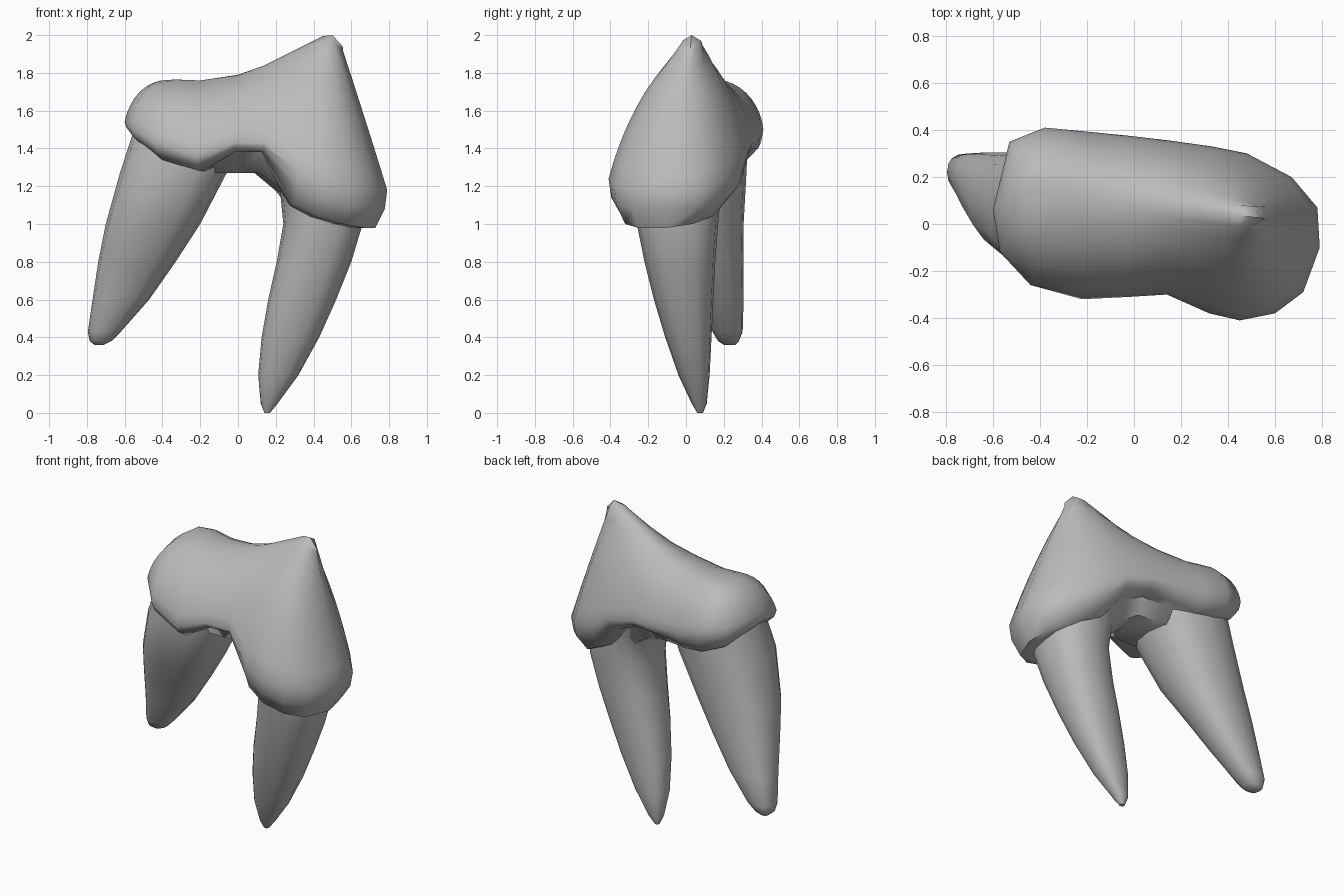
import bpy, bmesh, math
from mathutils import Vector

if "Cube" in bpy.data.objects:
    bpy.data.objects.remove(bpy.data.objects["Cube"], do_unlink=True)

grey = bpy.data.materials.new("enamel grey")
grey.use_nodes = True
tone = (0.5, 0.5, 0.5, 1)
grey.diffuse_color = tone
grey.node_tree.nodes["Principled BSDF"].inputs["Base Color"].default_value = tone


def loft(name, rings, cap_ends, sharp_angle):
    """Skin a stack of equal rings, weld collapsed points, shade smooth."""
    bm = bmesh.new()
    loops = [[bm.verts.new(point) for point in ring] for ring in rings]
    count = len(loops[0])
    for lower, upper in zip(loops, loops[1:]):
        for i in range(count):
            k = (i + 1) % count
            bm.faces.new((lower[i], lower[k], upper[k], upper[i]))
    if cap_ends:
        bm.faces.new(loops[0])
        bm.faces.new(loops[-1])
    bmesh.ops.remove_doubles(bm, verts=bm.verts, dist=0.001)
    bmesh.ops.recalc_face_normals(bm, faces=bm.faces)
    mesh = bpy.data.meshes.new(name)
    bm.to_mesh(mesh)
    bm.free()
    mesh.materials.append(grey)
    obj = bpy.data.objects.new(name, mesh)
    bpy.context.collection.objects.link(obj)
    bpy.ops.object.select_all(action="DESELECT")
    obj.select_set(True)
    bpy.context.view_layer.objects.active = obj
    bpy.ops.object.shade_smooth_by_angle(angle=math.radians(sharp_angle))
    return obj


# Crown outline, counter-clockwise from the left end: x, y, widest height, lower edge height
outline = [
    (-.6, .06, 1.54, 1.48), (-.57, -.12, 1.51, 1.43), (-.44, -.26, 1.43, 1.34),
    (-.22, -.32, 1.36, 1.28), (-.02, -.31, 1.43, 1.38), (.14, -.3, 1.43, 1.38),
    (.32, -.38, 1.28, 1.1), (.45, -.41, 1.24, 1.04), (.6, -.38, 1.2, 1.0),
    (.72, -.29, 1.18, .98), (.79, -.1, 1.18, .98), (.78, .07, 1.18, 1.0),
    (.67, .2, 1.22, 1.04), (.48, .3, 1.29, 1.14), (.33, .33, 1.38, 1.3),
    (.15, .355, 1.43, 1.37), (-.02, .375, 1.44, 1.36), (-.22, .395, 1.46, 1.34),
    (-.38, .41, 1.5, 1.36), (-.53, .35, 1.52, 1.41)]
# Ridge of the crown (x, z) and heights of the spine under it, from left to right
ridge = [(-.44, 1.75), (-.41, 1.76), (-.33, 1.765), (-.2, 1.76), (0, 1.79), (.14, 1.84),
         (.28, 1.91), (.4, 1.97), (.45, 1.995), (.5, 2), (.555, 1.94)]
spine_height = [1.46, 1.4, 1.33, 1.27, 1.27, 1.27, 1.18, 1.08, 1.04, 1.02, 1]

count = len(outline)


def station(i):
    """Front and back points share one station along the ridge."""
    return min(i, count - i)


def under_point(i, pull, height):
    x, y, widest, low = outline[i]
    mate = outline[-i]
    spine = Vector(((x + mate[0]) * .3, (y + mate[1]) / 2, spine_height[station(i)]))
    level = {"edge": low, "belly": low * .5 + widest * .5, "spine": spine.z}[height]
    point = Vector((x, y, level)).lerp(spine, pull)
    point.z = level
    return point


def ridge_point(i, spread):
    """Point on the ridge, moved to the front or back shoulder by spread."""
    x, z = ridge[station(i)]
    side = 0 if i in (0, count // 2) else (-1 if i < count // 2 else 1)
    drop = spread * 2.5 * max(0, z - 1.76)
    return Vector((x, .09 - .12 * x + side * spread, z - drop))


def upper_point(i, t):
    x, y, widest, low = outline[i]
    top = ridge_point(i, .045)
    # Rounded along the sides, straighter at both ends
    bulge = min(.65 - .5 * x, 2 * (.8 - x), 2.2 * (x + .9))
    angle = t * math.pi / 2
    across = (1 - bulge) * t + bulge * (1 - math.cos(angle))
    rise = (1 - bulge) * t + bulge * math.sin(angle)
    return Vector((x + (top.x - x) * across, y + (top.y - y) * across,
                   widest + (top.z - widest) * rise))


rings = [[under_point(i, pull, height) for i in range(count)] for pull, height in
         ((1, "spine"), (.55, "spine"), (.4, "edge"), (.2, "edge"), (.04, "belly"))]
steps = 9
rings += [[upper_point(i, s / steps) for i in range(count)] for s in range(steps + 1)]
rings.append([ridge_point(i, 0) for i in range(count)])
loft("crown", rings, False, 60)


# Roots: each level is height, x range, y range
def rounded(value):
    """Push a circle coordinate outward for a slightly squared section."""
    return math.copysign(abs(value) ** .82, value)


def root(name, levels, sides=16):
    rings = []
    turn = [2 * math.pi * i / sides for i in range(sides)]
    for z, left, right, front, back in levels:
        rings.append([((left + right) / 2 + (right - left) / 2 * rounded(math.cos(a)),
                       (front + back) / 2 + (back - front) / 2 * rounded(math.sin(a)), z)
                      for a in turn])
    loft(name, rings, True, 50)


root("right_side_root", [
    (1.5, -.55, .02, -.18, .33), (1.27, -.625, -.06, -.2, .32), (1, -.7, -.2, -.12, .305),
    (.8, -.74, -.33, -.02, .305), (.6, -.77, -.47, .07, .305), (.43, -.795, -.62, .14, .3),
    (.38, -.785, -.67, .17, .28), (.36, -.76, -.71, .2, .26)])
root("left_side_root", [
    (1.3, .14, .6, -.25, .2), (1.2, .22, .68, -.28, .19), (1, .24, .66, -.26, .17),
    (.8, .205, .6, -.22, .155), (.6, .16, .52, -.17, .145), (.4, .125, .43, -.11, .135),
    (.2, .107, .32, -.04, .125), (.05, .12, .21, .03, .11), (0, .14, .17, .06, .09)])
